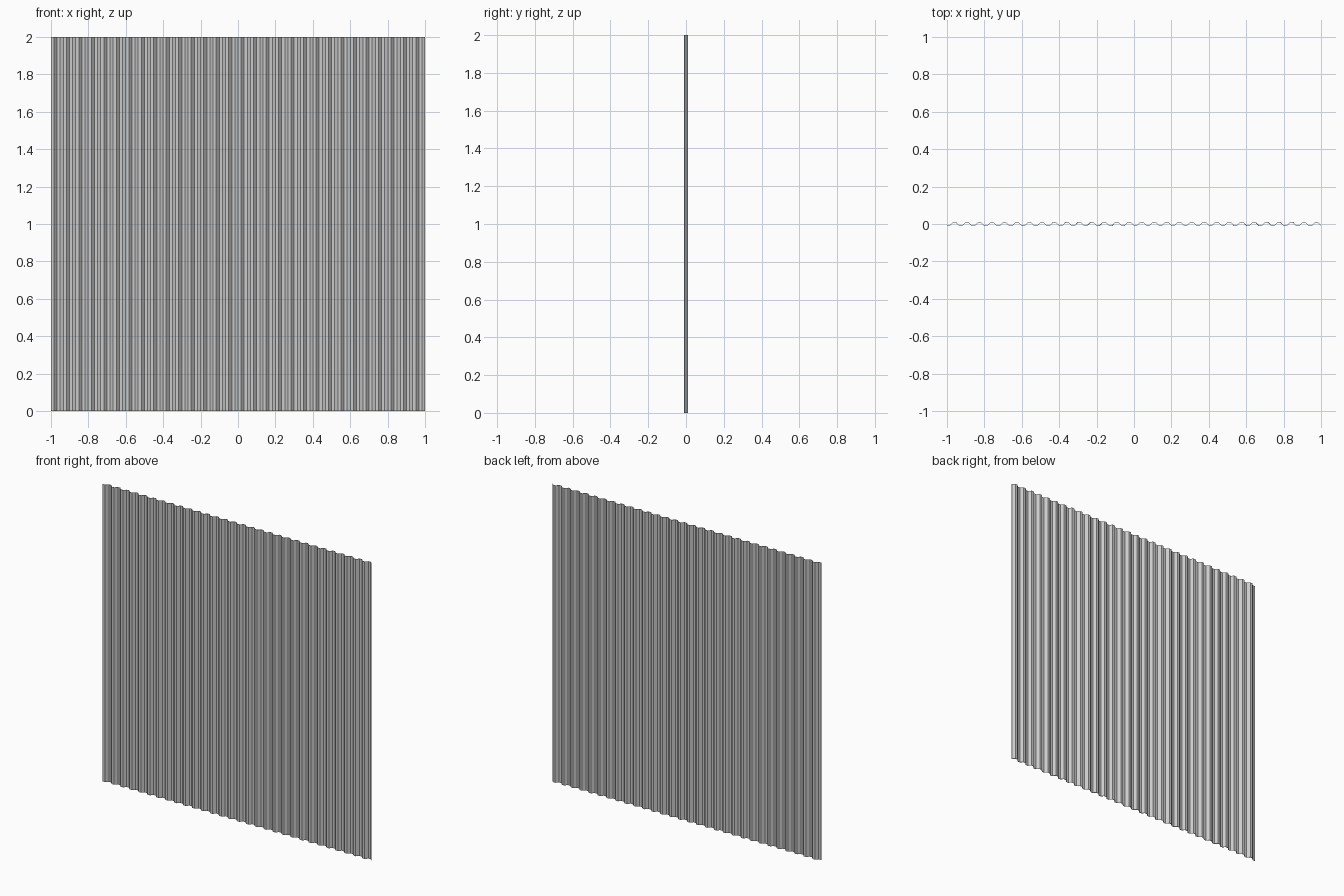
import bpy, bmesh

# Remove the default object
cube = bpy.data.objects.get("Cube")
if cube:
    bpy.data.objects.remove(cube, do_unlink=True)

WAVES = 30
DEPTH = 0.01
THICK = 0.003
HEIGHT = 2.0
pitch = 2.0 / WAVES

# One trapezoid wave: (fraction of pitch, side)
wave = [(0.0, -1), (0.25, -1), (0.5, 1), (0.75, 1)]
mid = DEPTH - THICK / 2
path = [(-1 + (i + u) * pitch, s * mid) for i in range(WAVES) for u, s in wave]
path.append((1.0, -mid))

# Closed cross-section of the thin sheet, extruded upwards
outline = [(x, y - THICK / 2) for x, y in path]
outline += [(x, y + THICK / 2) for x, y in reversed(path)]

bm = bmesh.new()
low = [bm.verts.new((x, y, 0)) for x, y in outline]
high = [bm.verts.new((x, y, HEIGHT)) for x, y in outline]
n = len(outline)
for i in range(n):
    j = (i + 1) % n
    bm.faces.new((low[i], low[j], high[j], high[i]))
for i in range(len(path) - 1):
    j, k, m = i + 1, n - 2 - i, n - 1 - i
    bm.faces.new((high[i], high[j], high[k], high[m]))
    bm.faces.new((low[m], low[k], low[j], low[i]))
bmesh.ops.recalc_face_normals(bm, faces=bm.faces)

mesh = bpy.data.meshes.new("corrugated_sheet")
bm.to_mesh(mesh)
bm.free()
sheet = bpy.data.objects.new("corrugated_sheet", mesh)
bpy.context.collection.objects.link(sheet)
